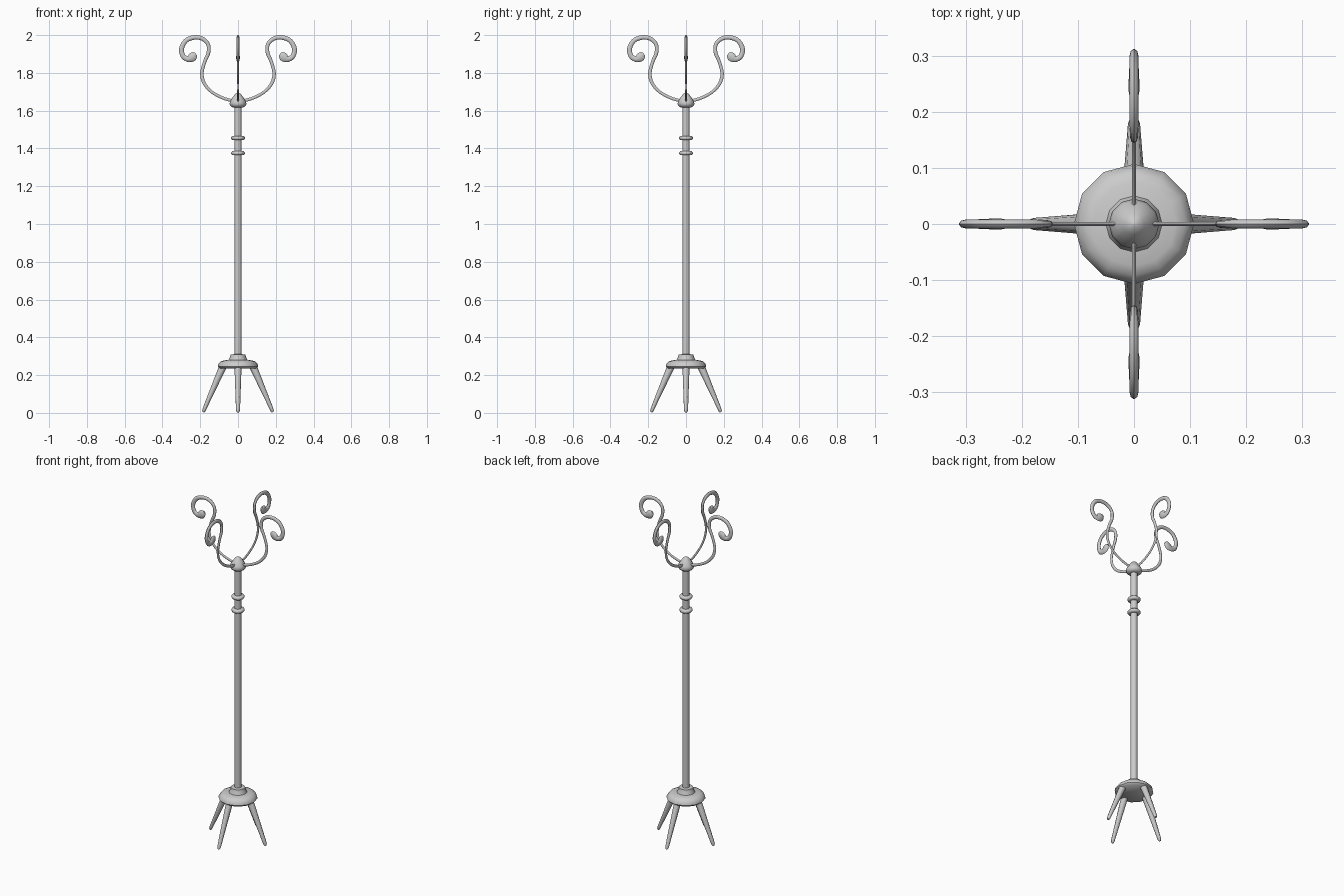
import bpy, bmesh, math
from mathutils import Vector

if "Cube" in bpy.data.objects:
    bpy.data.objects.remove(bpy.data.objects["Cube"])


def finish(bm, name, angle):
    bmesh.ops.recalc_face_normals(bm, faces=bm.faces)
    me = bpy.data.meshes.new(name)
    bm.to_mesh(me)
    bm.free()
    ob = bpy.data.objects.new(name, me)
    bpy.context.collection.objects.link(ob)
    bpy.ops.object.select_all(action='DESELECT')
    ob.select_set(True)
    bpy.context.view_layer.objects.active = ob
    bpy.ops.object.shade_smooth_by_angle(angle=math.radians(angle))
    return ob


def skin(bm, rings):
    n = len(rings[0])
    for a, b in zip(rings, rings[1:]):
        for i in range(n):
            j = (i + 1) % n
            bm.faces.new((a[i], a[j], b[j], b[i]))
    bm.faces.new(rings[0])
    bm.faces.new(rings[-1])


def lathe(name, profile, sides=12, angle=50):
    bm = bmesh.new()
    rings = [[bm.verts.new((r * math.cos(math.tau * i / sides), r * math.sin(math.tau * i / sides), z))
              for i in range(sides)] for r, z in profile]
    skin(bm, rings)
    return finish(bm, name, angle)


def smooth_path(keys, steps):
    # Catmull-Rom through (x, z, half width, half thickness)
    k = [Vector(p) for p in keys]
    k = [2 * k[0] - k[1]] + k + [2 * k[-1] - k[-2]]
    out = []
    for i in range(1, len(k) - 2):
        a, b, c, d = k[i - 1:i + 3]
        for s in range(steps):
            t = s / steps
            out.append(0.5 * (2 * b + (c - a) * t + (2 * a - 5 * b + 4 * c - d) * t * t
                              + (3 * b - a - 3 * c + d) * t ** 3))
    return out + [k[-2]]


def sweep(name, path, turn, sides=8):
    # elliptical section swept in the xz plane, then turned about z
    bm = bmesh.new()
    rings = []
    for i, (x, z, w, t) in enumerate(path):
        p, q = path[max(i - 1, 0)], path[min(i + 1, len(path) - 1)]
        d = Vector((q[0] - p[0], q[1] - p[1])).normalized()
        ring = []
        for j in range(sides):
            a = math.tau * j / sides
            u, y = w * math.cos(a), t * math.sin(a)
            px, pz = x - d.y * u, z + d.x * u
            ring.append(bm.verts.new((px * math.cos(turn) - y * math.sin(turn),
                                      px * math.sin(turn) + y * math.cos(turn), pz)))
        rings.append(ring)
    skin(bm, rings)
    return finish(bm, name, 50)


# Pole, its two rings, base and finial
lathe("pole", [(0.019, 0.27), (0.019, 1.64)])
for n, z in enumerate((1.375, 1.455)):
    lathe(f"pole_ring_{n + 1}", [(0.018, z - 0.011), (0.031, z - 0.010), (0.036, z - 0.004),
                                 (0.036, z + 0.004), (0.031, z + 0.010), (0.018, z + 0.011)])
lathe("base_dome", [(0.098, 0.235), (0.107, 0.245), (0.104, 0.258), (0.092, 0.272), (0.075, 0.278), (0.03, 0.282)])
lathe("base_collar", [(0.052, 0.27), (0.050, 0.281), (0.042, 0.295), (0.040, 0.309), (0.018, 0.311)])
lathe("finial", [(0.030, 1.618), (0.040, 1.625), (0.045, 1.637), (0.041, 1.651), (0.030, 1.668),
                 (0.019, 1.684), (0.009, 1.692), (0.001, 1.695)])

# Four splayed legs and four scrolled hooks
leg = [(0.072, 0.262, 0.020, 0.019), (0.090, 0.222, 0.019, 0.018), (0.176, 0.025, 0.010, 0.011),
       (0.181, 0.012, 0.009, 0.010), (0.184, 0.004, 0.005, 0.006)]
hook = smooth_path([
    (0.020, 1.650, 0.008, 0.004), (0.080, 1.667, 0.008, 0.004), (0.140, 1.700, 0.008, 0.004),
    (0.180, 1.747, 0.009, 0.004), (0.191, 1.800, 0.009, 0.005), (0.175, 1.862, 0.009, 0.006),
    (0.157, 1.905, 0.010, 0.007), (0.158, 1.950, 0.010, 0.007), (0.188, 1.981, 0.011, 0.008),
    (0.232, 1.988, 0.012, 0.008), (0.276, 1.970, 0.012, 0.008), (0.299, 1.928, 0.013, 0.008),
    (0.290, 1.888, 0.013, 0.008), (0.265, 1.874, 0.016, 0.009), (0.246, 1.881, 0.023, 0.010),
    (0.233, 1.892, 0.021, 0.009), (0.222, 1.900, 0.010, 0.005)], 4)
for n in range(4):
    sweep(f"leg_{n + 1}", leg, n * math.pi / 2)
    sweep(f"hook_{n + 1}", hook, n * math.pi / 2)
